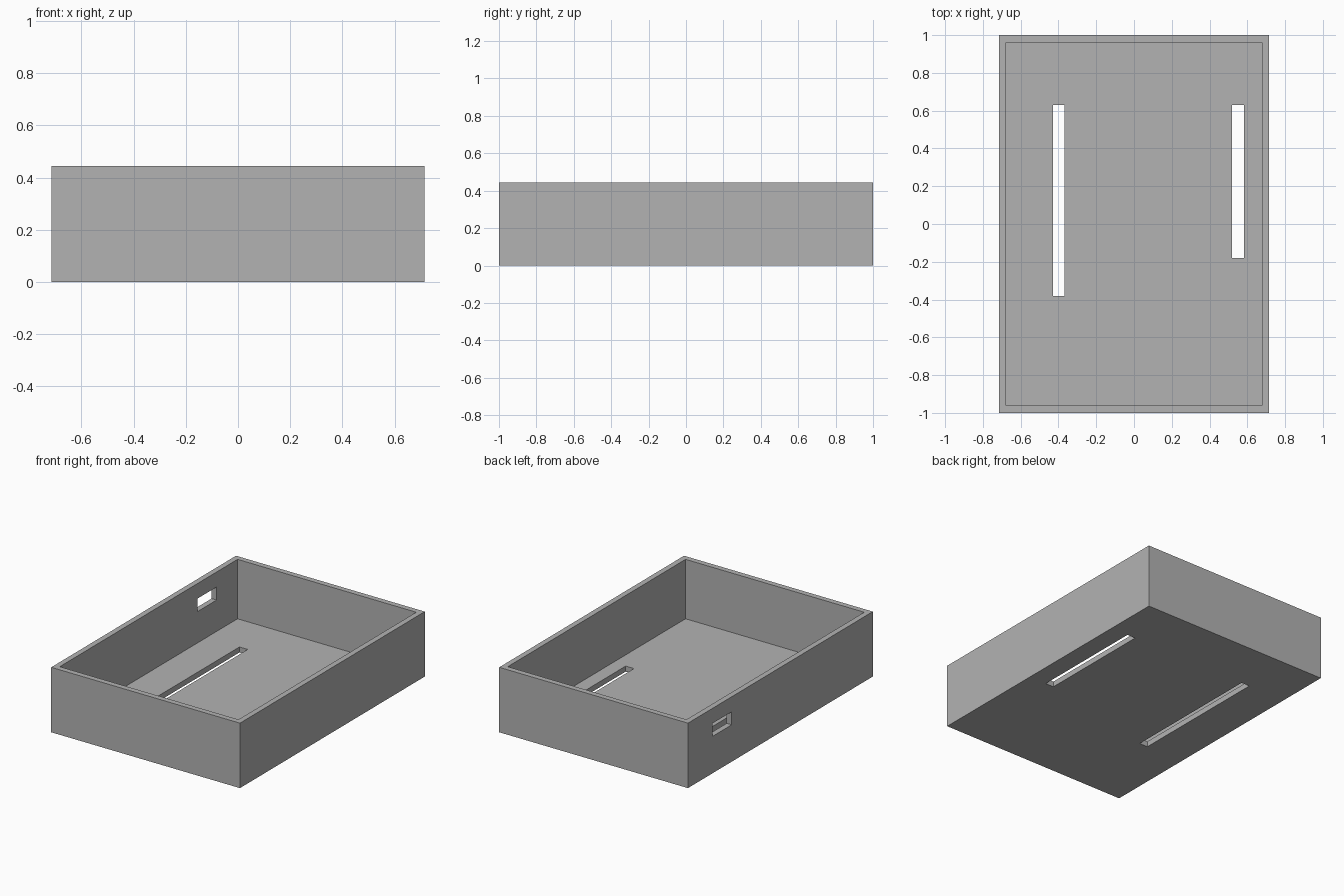
import bpy
import bmesh
from mathutils import Vector

default_cube = bpy.data.objects.get("Cube")
if default_cube:
    bpy.data.objects.remove(default_cube, do_unlink=True)

# Plain grey material
grey = bpy.data.materials.new("plain_grey")
grey.use_nodes = True
colour = (0.45, 0.45, 0.45, 1.0)
grey.diffuse_color = colour
grey.node_tree.nodes["Principled BSDF"].inputs["Base Color"].default_value = colour


def box(name, low, high):
    """Box between two opposite corners."""
    low, high = Vector(low), Vector(high)
    bm = bmesh.new()
    bmesh.ops.create_cube(bm, size=1)
    bmesh.ops.scale(bm, vec=high - low, verts=bm.verts)
    bmesh.ops.translate(bm, vec=(low + high) / 2, verts=bm.verts)
    mesh = bpy.data.meshes.new(name)
    bm.to_mesh(mesh)
    bm.free()
    mesh.materials.append(grey)
    obj = bpy.data.objects.new(name, mesh)
    bpy.context.collection.objects.link(obj)
    return obj


W, L, H = 0.715, 1.0, 0.445   # half width, half length, height
T = 0.038                     # wall and floor thickness

tray = box("tray", (-W, -L, 0), (W, L, H))

# Cavity, two floor slots and the window in the side wall
cutters = [
    box("cavity_cutter", (T - W, T - L, T), (W - T, L - T, H + T)),
    box("long_slot_cutter", (-0.43, -0.38, -T), (-0.367, 0.63, 2 * T)),
    box("short_slot_cutter", (0.52, -0.18, -T), (0.583, 0.63, 2 * T)),
    box("window_cutter", (-W - T, 0.527, 0.253), (2 * T - W, 0.735, 0.342)),
]
for cutter in cutters:
    cutter.hide_render = True
    mod = tray.modifiers.new(cutter.name, 'BOOLEAN')
    mod.operation = 'DIFFERENCE'
    mod.solver = 'EXACT'
    mod.object = cutter

# Bake the cuts into the tray and drop the cutters
graph = bpy.context.evaluated_depsgraph_get()
cut_mesh = bpy.data.meshes.new_from_object(tray.evaluated_get(graph))
tray.modifiers.clear()
tray.data = cut_mesh
cut_mesh.name = "tray"
for cutter in cutters:
    bpy.data.objects.remove(cutter, do_unlink=True)
